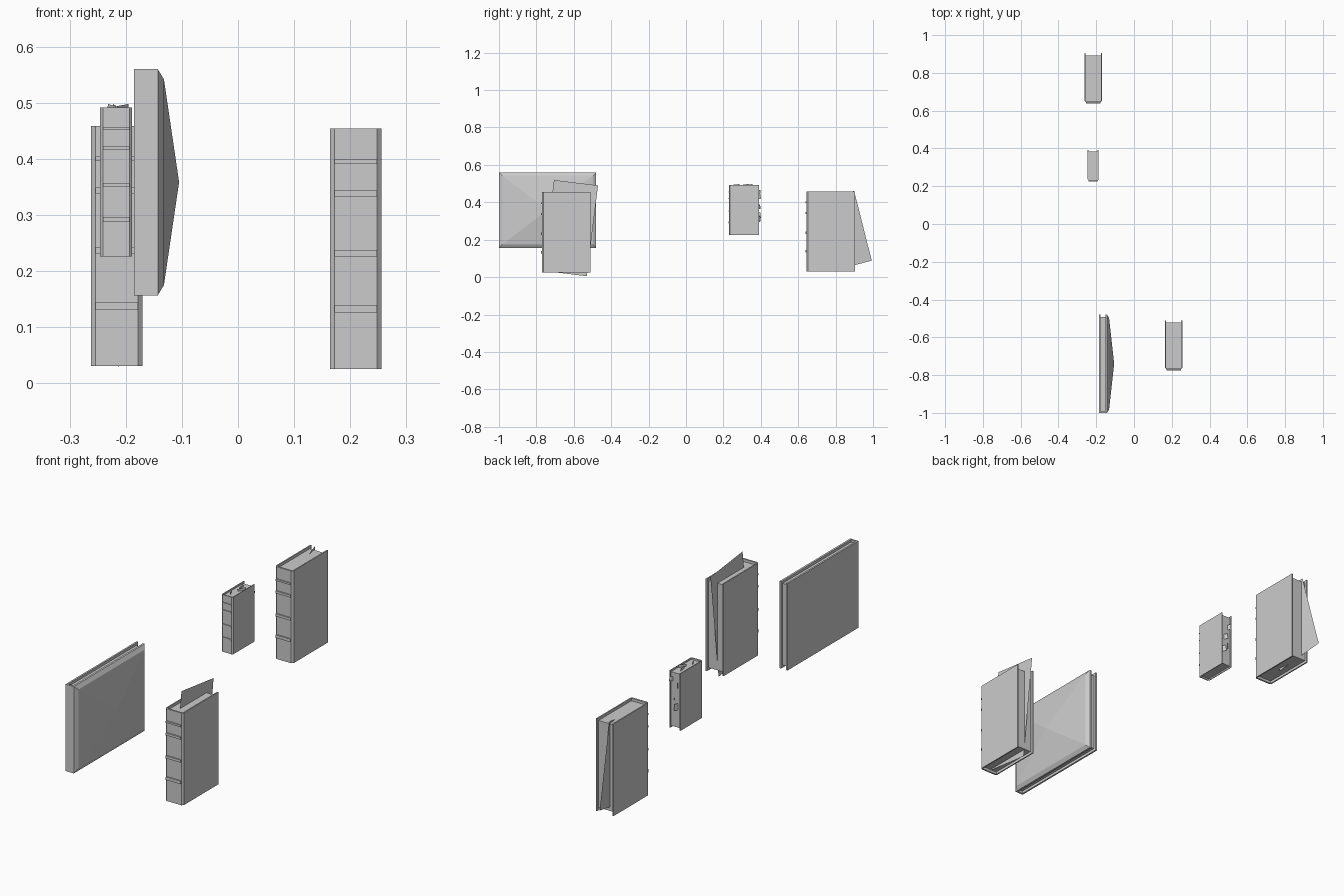
import bpy
import bmesh
import math
from mathutils import Matrix, Vector

cube = bpy.data.objects.get("Cube")
if cube:
    bpy.data.objects.remove(cube)

grey = bpy.data.materials.new("plain grey")
grey.use_nodes = True
GREY = (0.6, 0.6, 0.6, 1)
grey.diffuse_color = GREY
grey.node_tree.nodes["Principled BSDF"].inputs["Base Color"].default_value = GREY


def finish(name, bm):
    bmesh.ops.recalc_face_normals(bm, faces=bm.faces)
    mesh = bpy.data.meshes.new(name)
    bm.to_mesh(mesh)
    bm.free()
    mesh.materials.append(grey)
    obj = bpy.data.objects.new(name, mesh)
    bpy.context.collection.objects.link(obj)
    return obj


def box(name, x, y, z):
    """Box from (low, high) pairs."""
    bm = bmesh.new()
    bmesh.ops.create_cube(bm, size=1)
    for v in bm.verts:
        v.co = Vector([(r[0] + r[1]) / 2 + c * (r[1] - r[0]) for r, c in zip((x, y, z), v.co)])
    return finish(name, bm)


def prism(name, outline, z0, z1):
    """Extrude a flat xy outline upwards."""
    bm = bmesh.new()
    face = bm.faces.new([bm.verts.new((x, y, z0)) for x, y in outline])
    new = bmesh.ops.extrude_face_region(bm, geom=[face])["geom"]
    bmesh.ops.translate(bm, vec=(0, 0, z1 - z0), verts=[v for v in new if isinstance(v, bmesh.types.BMVert)])
    return finish(name, bm)


def sheet(name, centre, width, height, lean, turn):
    """Single-face leaf in the yz plane, leaning about x and turned about z."""
    bm = bmesh.new()
    w, h = width / 2, height / 2
    bm.faces.new([bm.verts.new(c) for c in ((0, -w, -h), (0, w, -h), (0, w, h), (0, -w, h))])
    rot = Matrix.Rotation(math.radians(turn), 4, 'Z') @ Matrix.Rotation(math.radians(lean), 4, 'X')
    bm.transform(Matrix.Translation(centre) @ rot)
    return finish(name, bm)


def book(name, cx, y0, z0, s):
    """Ribbed-spine book: U-shaped cover, recessed page block, four spine bands."""
    hw, depth, tall = 0.046 * s, 0.26 * s, 0.428 * s
    t, c = 0.006 * s, 0.008 * s
    half = [(hw - c, y0), (hw, y0 + c), (hw, y0 + depth), (hw - t, y0 + depth), (hw - t, y0 + c)]
    outline = [(cx + x, y) for x, y in half] + [(cx - x, y) for x, y in reversed(half)]
    prism(name + "_cover", outline, z0, z0 + tall)
    gap = 0.012 * s
    box(name + "_pages", (cx - hw + t, cx + hw - t), (y0 + c, y0 + depth - gap), (z0 + gap, z0 + tall - gap))
    for i, (low, thick) in enumerate(((0.1, 0.014), (0.2, 0.012), (0.307, 0.011), (0.365, 0.008))):
        zb = z0 + low * s
        box(f"{name}_spine_band_{i + 1}", (cx - hw + c, cx + hw - c),
            (y0 - 0.006 * s, y0 + 0.002), (zb, zb + thick * s))


# Three ribbed books
book("front_book", 0.21, -0.77, 0.026, 1.0)
book("small_book", -0.217, 0.23, 0.226, 0.62)
book("back_book", -0.216, 0.644, 0.031, 1.0)

# Loose leaves
sheet("front_book_loose_page", (0.204, -0.618, 0.262), 0.237, 0.489, -7, 0)
sheet("back_book_loose_page", (-0.224, 0.833, 0.245), 0.237, 0.385, 14.4, 10)

# Torn scraps on the small book: fore edge, then top
for i, (x, z, h, turn) in enumerate(((-0.2, 0.31, 0.03, 35), (-0.225, 0.33, 0.03, -30), (-0.21, 0.375, 0.025, 40),
                                     (-0.23, 0.43, 0.025, 25), (-0.2, 0.455, 0.02, -35))):
    sheet(f"fore_edge_scrap_{i + 1}", (x, 0.388, z), 0.025, h, 8, turn)
for i, (x, y, turn) in enumerate(((-0.225, 0.27, 25), (-0.205, 0.32, -35), (-0.22, 0.34, 10))):
    sheet(f"top_scrap_{i + 1}", (x, y, 0.487), 0.035, 0.018, 6, turn)

# Wide book: spine, flat cover, pages
Y0, Y1, Z0, Z1 = -1.0, -0.48, 0.157, 0.56
box("wide_book_spine", (-0.185, -0.143), (Y0, Y0 + 0.008), (Z0, Z1))
box("wide_book_flat_cover", (-0.185, -0.177), (Y0, Y1), (Z0, Z1))
box("wide_book_pages", (-0.177, -0.152), (Y0 + 0.008, Y1 - 0.012), (Z0 + 0.012, Z1 - 0.012))

# Wide book: domed cover with a bevelled rim and a low pyramid
bm = bmesh.new()


def ring(x, inset):
    a, b, c, d = Y0 + inset, Y1 - inset, Z0 + inset, Z1 - inset
    return [bm.verts.new((x, y, z)) for y, z in ((a, c), (b, c), (b, d), (a, d))]


rings = [ring(-0.152, 0), ring(-0.143, 0), ring(-0.132, 0.018)]
apex = bm.verts.new((-0.105, (Y0 + Y1) / 2, (Z0 + Z1) / 2))
bm.faces.new(rings[0])
for k in range(4):
    n = (k + 1) % 4
    for lo, hi in zip(rings, rings[1:]):
        bm.faces.new((lo[k], lo[n], hi[n], hi[k]))
    bm.faces.new((rings[2][k], rings[2][n], apex))
finish("wide_book_domed_cover", bm)
